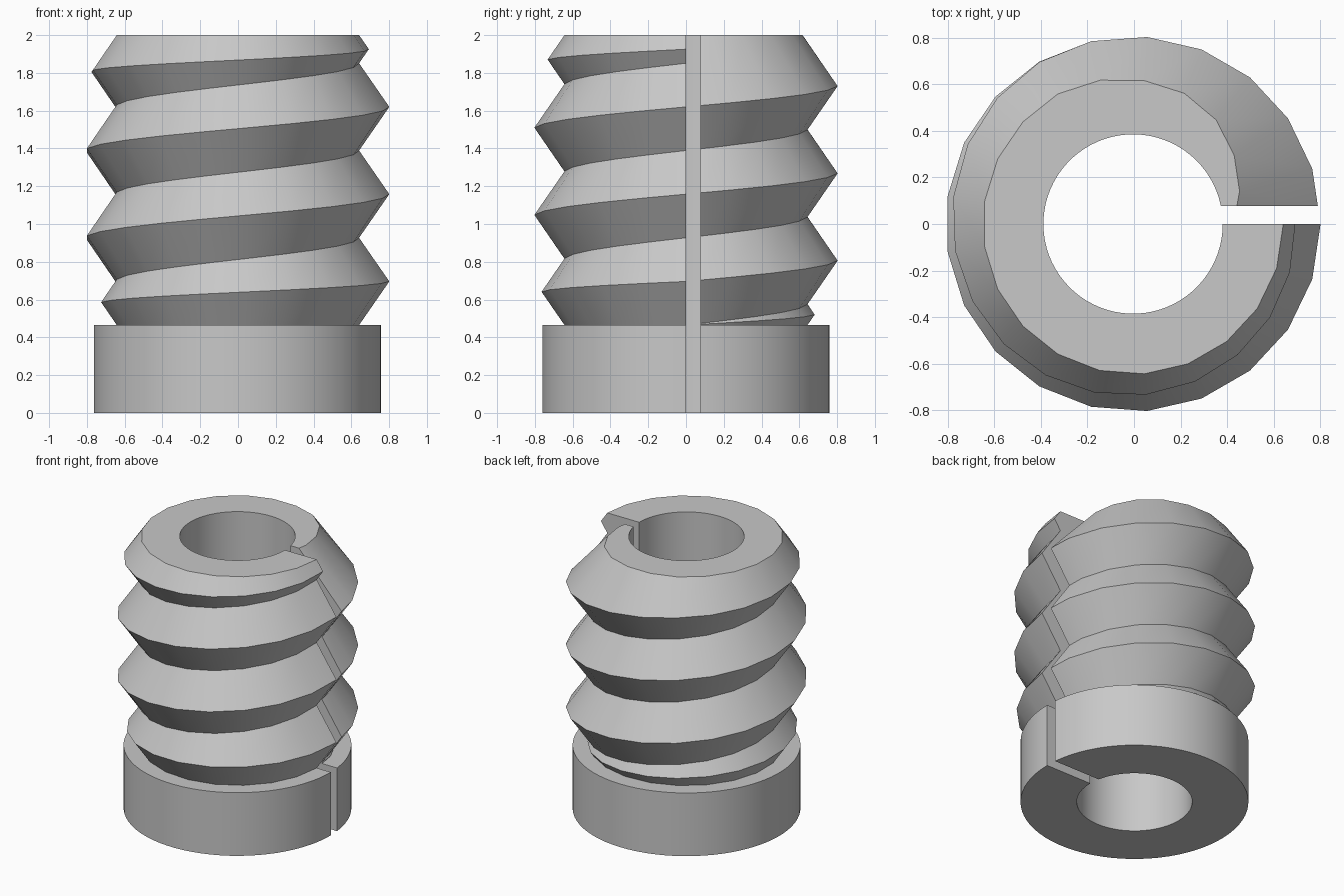
import bpy, bmesh, math

cube = bpy.data.objects.get("Cube")
if cube:
    bpy.data.objects.remove(cube)

SEGMENTS = 21                  # facets per turn of the thread
PITCH = 0.462
Z_BASE, Z_TOP = 0.465, 2.0
CREST, ROOT = 0.805, 0.645
BORE, BASE_R = 0.385, 0.76
SLOT = 0.078                   # slot runs from y = 0 to this
SLOPE = (CREST - ROOT) / (PITCH / 2)
SHIFT = -0.004

grey = bpy.data.materials.new("plain grey")
grey.use_nodes = True
grey.diffuse_color = (0.58, 0.58, 0.58, 1)
grey.node_tree.nodes["Principled BSDF"].inputs["Base Color"].default_value = grey.diffuse_color


def arc(radius, z, steps=72):
    """Arc from the slot's far wall all the way round to its near wall."""
    start = math.asin(SLOT / radius)
    angles = [start + (2 * math.pi - start) * i / steps for i in range(steps + 1)]
    return [(radius * math.cos(a), radius * math.sin(a), z) for a in angles]


def split_ring(name, columns):
    """Closed solid with an open slot: outer columns, round bore, flat ends."""
    bm = bmesh.new()
    outer = [[bm.verts.new(p) for p in col] for col in columns]
    low = [bm.verts.new(p) for p in arc(BORE, columns[0][0][2])]
    high = [bm.verts.new(p) for p in arc(BORE, columns[0][-1][2])]
    for a, b in zip(outer, outer[1:]):
        for i in range(len(a) - 1):
            bm.faces.new((a[i], b[i], b[i + 1], a[i + 1]))
    for i in range(len(low) - 1):
        bm.faces.new((low[i], high[i], high[i + 1], low[i + 1]))
    bm.faces.new([c[-1] for c in outer] + high[::-1])
    bm.faces.new([c[0] for c in outer][::-1] + low)
    bm.faces.new(outer[0] + [high[0], low[0]])
    bm.faces.new(outer[-1][::-1] + [low[-1], high[-1]])
    bmesh.ops.remove_doubles(bm, verts=bm.verts, dist=1e-4)
    bmesh.ops.triangulate(bm, faces=[f for f in bm.faces if len(f.verts) > 4])
    bmesh.ops.recalc_face_normals(bm, faces=bm.faces)
    mesh = bpy.data.meshes.new(name)
    bm.to_mesh(mesh)
    bm.free()
    mesh.materials.append(grey)
    obj = bpy.data.objects.new(name, mesh)
    obj.location.x = SHIFT
    bpy.context.collection.objects.link(obj)
    bpy.ops.object.select_all(action='DESELECT')
    obj.select_set(True)
    bpy.context.view_layer.objects.active = obj
    bpy.ops.object.shade_smooth_by_angle(angle=math.radians(30))
    return obj


def thread_column(i):
    """Zigzag thread profile at one angle, chamfered at both ends."""
    t = i / SEGMENTS
    roots = [Z_BASE + PITCH * (k + t) for k in range(3)]
    first = (Z_BASE + roots[0]) / 2
    profile = [(ROOT, Z_BASE), (ROOT + SLOPE * (first - Z_BASE), first)]
    for root in roots[:2]:
        profile += [(ROOT, root), (CREST, root + PITCH / 2)]
    last = min(roots[2] + PITCH / 2, (Z_TOP + roots[2]) / 2)
    peak = ROOT + SLOPE * (last - roots[2])
    # the run-out flank narrows towards the slot
    top = min(ROOT, peak - SLOPE * (Z_TOP - last)) - 0.11 * max(0, 1 - t * 6)
    profile += [(ROOT, roots[2]), (peak, last), (top, Z_TOP)]
    a = 2 * math.pi * t
    return [(r * math.cos(a), r * math.sin(a), z) for r, z in profile]


# Threaded sleeve, its first column trimmed to the slot wall
columns = [thread_column(i) for i in range(SEGMENTS + 1)]
trimmed = []
for p, q in zip(columns[0], columns[1]):
    f = SLOT / q[1]
    trimmed.append(tuple(u + (v - u) * f for u, v in zip(p, q)))
columns[0] = trimmed
split_ring("threaded_sleeve", columns)

# Plain collar at the foot
split_ring("base_collar", list(zip(arc(BASE_R, 0), arc(BASE_R, Z_BASE))))
